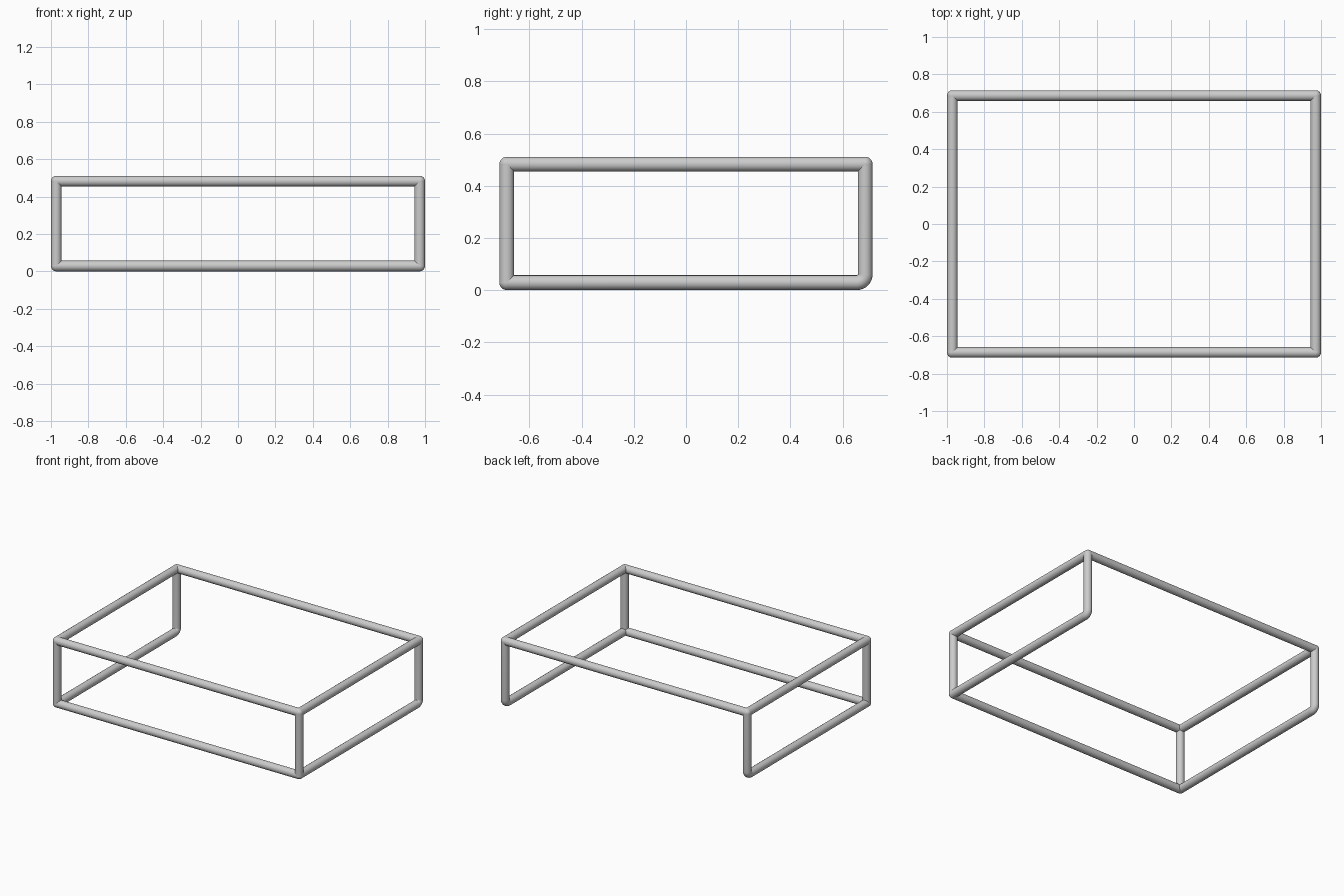
import bpy
import math
from mathutils import Vector

if "Cube" in bpy.data.objects:
    bpy.data.objects.remove(bpy.data.objects["Cube"])

R = 0.0285                      # tube radius
X, Y = 1 - R, 0.715 - R         # tube centre lines
ZB, ZT = R + 0.0005, 0.511 - R
BEND = 0.032                    # bend radius at the back feet


def tube(name, points, cyclic=False):
    cu = bpy.data.curves.new(name, 'CURVE')
    cu.dimensions = '3D'
    cu.bevel_depth = R
    cu.bevel_resolution = 6
    cu.use_fill_caps = True
    sp = cu.splines.new('POLY')
    sp.points.add(len(points) - 1)
    for p, co in zip(sp.points, points):
        p.co = (*co, 1)
    sp.use_cyclic_u = cyclic
    sp.use_smooth = True
    ob = bpy.data.objects.new(name, cu)
    bpy.context.collection.objects.link(ob)
    bpy.ops.object.select_all(action='DESELECT')
    ob.select_set(True)
    bpy.context.view_layer.objects.active = ob
    bpy.ops.object.convert(target='MESH')
    bpy.ops.object.shade_smooth_by_angle(angle=math.radians(40))


def joint(name, co):
    bpy.ops.mesh.primitive_uv_sphere_add(segments=24, ring_count=16, radius=R, location=co)
    ob = bpy.context.object
    ob.name = name
    bpy.ops.object.shade_smooth()


# Long rails: two on top, one at the bottom front (the bottom back is open)
tube("top_front_rail", [(-X, -Y, ZT), (X, -Y, ZT)])
tube("top_back_rail", [(-X, Y, ZT), (X, Y, ZT)])
tube("bottom_front_rail", [(-X, -Y, ZB), (X, -Y, ZB)])

for side, x in (("left", -X), ("right", X)):
    # Top side rail and front leg
    tube(side + "_top_side_rail", [(x, -Y, ZT), (x, Y, ZT)])
    tube(side + "_front_leg", [(x, -Y, ZB), (x, -Y, ZT)])
    # Bottom side rail bent up into the back leg
    arc = []
    for i in range(9):
        a = math.radians(90 * i / 8)
        arc.append((x, Y - BEND + BEND * math.sin(a), ZB + BEND - BEND * math.cos(a)))
    tube(side + "_bottom_rail_and_back_leg", [(x, -Y, ZB)] + arc + [(x, Y, ZT)])
    # Rounded corner joints
    joint(side + "_top_front_joint", (x, -Y, ZT))
    joint(side + "_top_back_joint", (x, Y, ZT))
    joint(side + "_bottom_front_joint", (x, -Y, ZB))
